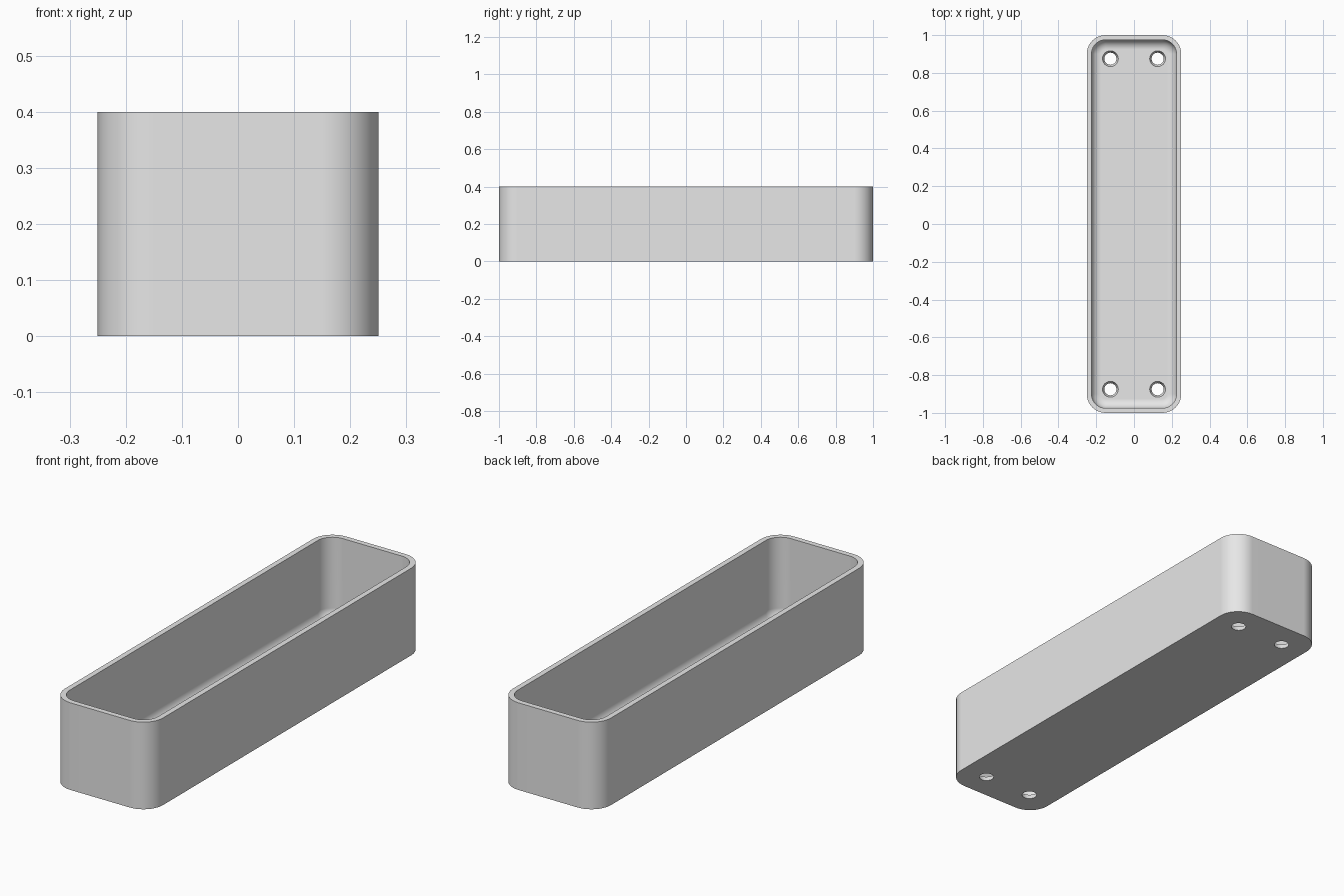
import bpy
import bmesh
import math

cube = bpy.data.objects.get("Cube")
if cube:
    bpy.data.objects.remove(cube, do_unlink=True)

WIDTH, LENGTH, HEIGHT = 0.5, 2.0, 0.4
CORNER, WALL, FLOOR, FILLET = 0.1, 0.025, 0.025, 0.05
CORNER_STEPS, FILLET_STEPS = 10, 8

grey = bpy.data.materials.new("light grey")
grey.use_nodes = True
color = (0.8, 0.8, 0.8, 1)
grey.diffuse_color = color
grey.node_tree.nodes["Principled BSDF"].inputs["Base Color"].default_value = color


def rounded_ring(bm, inset, z):
    """Rounded rectangle, offset inwards from the outer wall."""
    radius = CORNER - inset
    cx, cy = WIDTH / 2 - CORNER, LENGTH / 2 - CORNER
    ring = []
    for quarter, (sx, sy) in enumerate([(1, 1), (-1, 1), (-1, -1), (1, -1)]):
        for i in range(CORNER_STEPS + 1):
            a = math.pi / 2 * (quarter + i / CORNER_STEPS)
            ring.append(bm.verts.new((sx * cx + radius * math.cos(a),
                                      sy * cy + radius * math.sin(a), z)))
    return ring


# Wall section: outside, rim, inside, then the fillet down to the floor
section = [(0, 0), (0, HEIGHT), (WALL, HEIGHT)]
for i in range(FILLET_STEPS + 1):
    a = math.pi / 2 * i / FILLET_STEPS
    section.append((WALL + FILLET * (1 - math.cos(a)),
                    FLOOR + FILLET * (1 - math.sin(a))))

# Open tray
bm = bmesh.new()
rings = [rounded_ring(bm, inset, z) for inset, z in section]
for low, high in zip(rings, rings[1:]):
    for i in range(len(low)):
        j = (i + 1) % len(low)
        bm.faces.new((low[i], low[j], high[j], high[i]))
bm.faces.new(rings[0][::-1])
bm.faces.new(rings[-1])
bmesh.ops.recalc_face_normals(bm, faces=bm.faces)
mesh = bpy.data.meshes.new("tray")
bm.to_mesh(mesh)
bm.free()
tray = bpy.data.objects.new("tray", mesh)
bpy.context.collection.objects.link(tray)
mesh.materials.append(grey)
bpy.context.view_layer.objects.active = tray

# Four tapered drain holes, wider at the floor
for x in (-0.125, 0.125):
    for y in (-0.875, 0.875):
        bpy.ops.mesh.primitive_cone_add(vertices=32, radius1=0.029, radius2=0.045,
                                        depth=0.04, location=(x, y, FLOOR / 2))
        cutter = bpy.context.object
        cutter.name = "hole_cutter"
        cutter.hide_render = True
        cutter.data.materials.append(grey)
        bpy.context.view_layer.objects.active = tray
        cut = tray.modifiers.new("drain_hole", 'BOOLEAN')
        cut.operation = 'DIFFERENCE'
        cut.solver = 'EXACT'
        cut.object = cutter
        bpy.ops.object.modifier_apply(modifier=cut.name)
        bpy.data.objects.remove(cutter, do_unlink=True)

# Smooth corners and fillets, crisp rim and hole edges
bpy.ops.object.select_all(action='DESELECT')
tray.select_set(True)
bpy.context.view_layer.objects.active = tray
bpy.ops.object.shade_smooth_by_angle(angle=math.radians(30))
weighted = tray.modifiers.new("flat_faces", 'WEIGHTED_NORMAL')
weighted.keep_sharp = True
